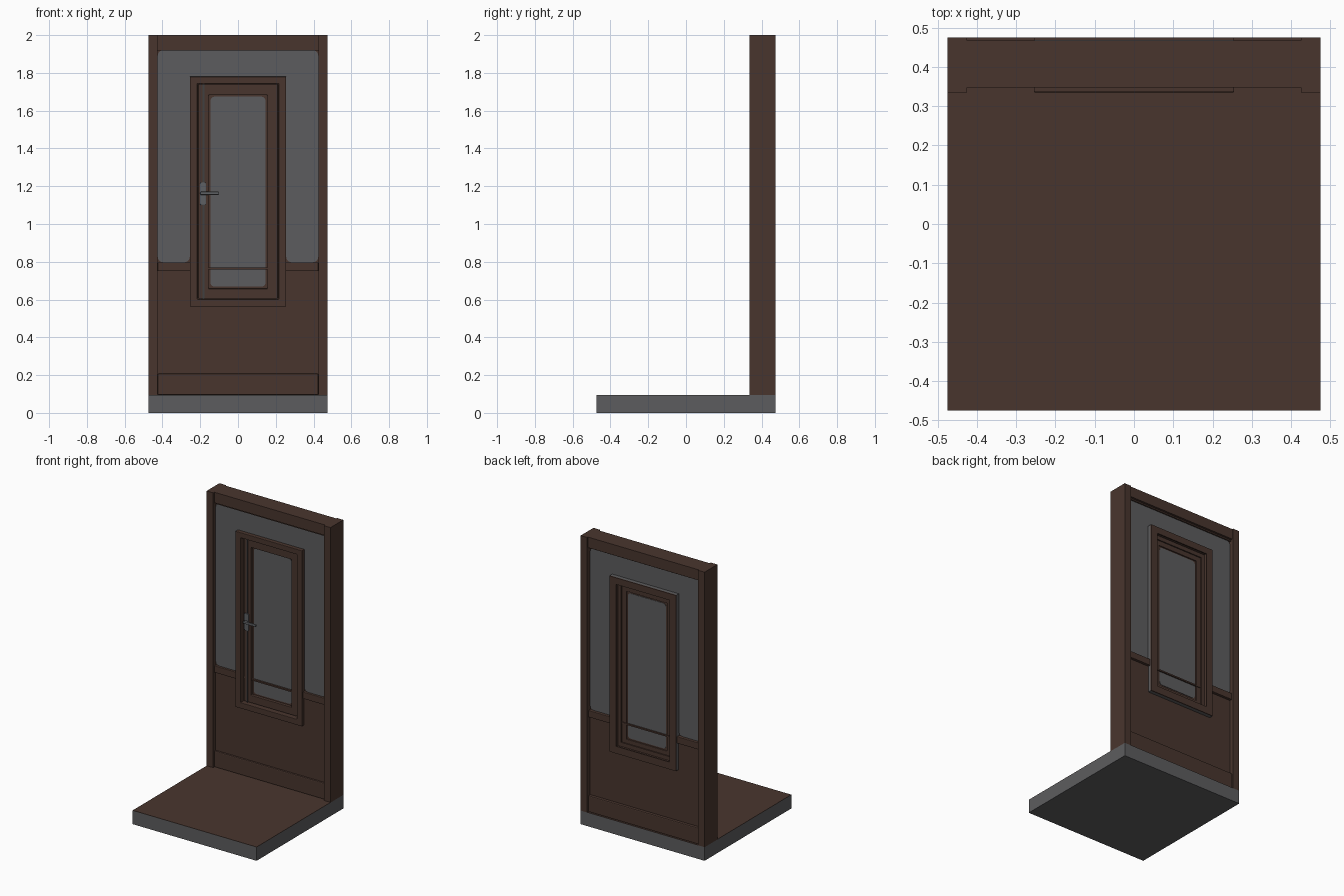
import bpy, bmesh, math
from mathutils import Vector

if "Cube" in bpy.data.objects:
    bpy.data.objects.remove(bpy.data.objects["Cube"])


def material(name, col):
    m = bpy.data.materials.new(name)
    m.diffuse_color = (*col, 1)
    m.use_nodes = True
    m.node_tree.nodes["Principled BSDF"].inputs["Base Color"].default_value = m.diffuse_color
    return m


BROWN = material("dark brown", (0.066, 0.036, 0.027))
GREY = material("mid grey", (0.108, 0.108, 0.112))
STEEL = material("steel grey", (0.11, 0.115, 0.125))
DARK = material("dark bar grey", (0.05, 0.05, 0.053))


def finish(name, bm, mat, bevel=0.0):
    bmesh.ops.recalc_face_normals(bm, faces=bm.faces)
    me = bpy.data.meshes.new(name)
    bm.to_mesh(me)
    bm.free()
    me.materials.append(mat)
    ob = bpy.data.objects.new(name, me)
    bpy.context.collection.objects.link(ob)
    if bevel:
        mod = ob.modifiers.new("bevel", "BEVEL")
        mod.width = bevel
        mod.segments = 2
    return ob


def prism(name, corners, y0, y1, mat, bevel=0.0):
    """Extrude an outline of (x, z, radius) corners from y0 to y1."""
    pts = []
    n = len(corners)
    for i, (x, z, r) in enumerate(corners):
        p = Vector((x, z))
        if r == 0:
            pts.append(p)
            continue
        a = (Vector(corners[i - 1][:2]) - p).normalized()
        b = (Vector(corners[(i + 1) % n][:2]) - p).normalized()
        c = p + (a + b) * r
        for k in range(6):
            t = k / 5 * math.pi / 2
            pts.append(c - b * r * math.cos(t) - a * r * math.sin(t))
    bm = bmesh.new()
    face = bm.faces.new([bm.verts.new((p.x, y0, p.y)) for p in pts])
    new = bmesh.ops.extrude_face_region(bm, geom=[face], use_keep_orig=True)["geom"]
    verts = [g for g in new if isinstance(g, bmesh.types.BMVert)]
    bmesh.ops.translate(bm, verts=verts, vec=(0, y1 - y0, 0))
    return finish(name, bm, mat, bevel)


def rect(x0, x1, z0, z1, r=0):
    return [(x0, z0, r), (x1, z0, r), (x1, z1, r), (x0, z1, r)]


def box(name, x0, x1, y0, y1, z0, z1, mat, bevel=0.0):
    return prism(name, rect(x0, x1, z0, z1), y0, y1, mat, bevel)


def ring(name, outer, inner, y0, y1, mat, bevel=0.0):
    """Mitred rectangular frame; outer and inner are (half width, z0, z1)."""
    bm = bmesh.new()
    loops = []
    for (w, z0, z1), y in ((outer, y0), (inner, y0), (inner, y1), (outer, y1)):
        loops.append([bm.verts.new((x, y, z)) for x, z, _ in rect(-w, w, z0, z1)])
    for i in range(4):
        a, b = loops[i], loops[(i + 1) % 4]
        for k in range(4):
            j = (k + 1) % 4
            bm.faces.new((a[k], a[j], b[j], b[k]))
    return finish(name, bm, mat, bevel)


# base slab with a thin wooden floor
box("base_slab", -.475, .475, -.475, .475, 0, .094, GREY)
box("floor_board", -.475, .475, -.475, .475, .094, .0955, BROWN)

# posts, side rails on both sides
for s, side in ((-1, "left"), (1, "right")):
    a, b = sorted((s * .425, s * .475))
    box(side + "_post", a, b, .335, .475, .095, 2, BROWN)
    a, b = sorted((s * .25, s * .425))
    box(side + "_sill_rail", a, b, .347, .463, .75, .797, BROWN, .004)

# lintel, its lip, skirting
box("lintel", -.425, .425, .347, .467, 1.927, 2, BROWN)
box("lintel_lip", -.425, .425, .354, .452, 1.918, 1.93, BROWN)
for name, y0, y1 in (("front_skirting", .347, .37), ("back_skirting", .44, .465)):
    box(name, -.425, .425, y0, y1, .095, .208, BROWN, .006)

# lower panel notched around the window frame
prism("lower_panel", [(-.425, .095, 0), (.425, .095, 0), (.425, .77, 0), (.23, .77, 0),
                      (.23, .58, 0), (-.23, .58, 0), (-.23, .77, 0), (-.425, .77, 0)],
      .359, .445, BROWN)

# fixed glazing with rounded corners, wooden backing in the corners
R = .03
prism("fixed_glass", [(-.425, .797, R), (-.255, .797, R), (-.255, 1.77, 0), (.255, 1.77, 0),
                      (.255, .797, R), (.425, .797, R), (.425, 1.92, R), (-.425, 1.92, R)],
      .362, .443, GREY)
ring("glazing_backing", (.425, .76, 1.93), (.235, .77, 1.76), .368, .437, BROWN)

# window frame: front casing, grey edge band and back casing
ring("casing_front", (.255, .562, 1.78), (.215, .602, 1.744), .335, .42, BROWN, .003)
ring("casing_core", (.253, .564, 1.778), (.215, .602, 1.744), .415, .471, BROWN)
ring("casing_edge_band", (.255, .562, 1.78), (.252, .565, 1.777), .42, .468, GREY)
ring("casing_back", (.255, .562, 1.78), (.205, .612, 1.734), .467, .475, BROWN)

# opening sash with glass and bead
ring("sash", (.211, .606, 1.740), (.155, .658, 1.682), .363, .432, BROWN, .003)
ring("sash_stop", (.217, .60, 1.746), (.19, .63, 1.716), .375, .44, BROWN)
ring("glass_bead", (.157, .656, 1.684), (.12, .69, 1.65), .384, .425, BROWN)
prism("sash_glass", rect(-.146, .146, .668, 1.674, .022), .381, .428, GREY)

# locking bar and handle
box("lock_bar", -.188, -.178, .359, .366, .604, 1.742, DARK)
prism("handle_plate", rect(-.201, -.169, 1.1, 1.22, .008), .354, .366, STEEL, .002)
box("handle_neck", -.194, -.176, .34, .358, 1.153, 1.172, STEEL, .003)
box("handle_lever", -.2, -.1, .337, .348, 1.154, 1.171, STEEL, .004)
